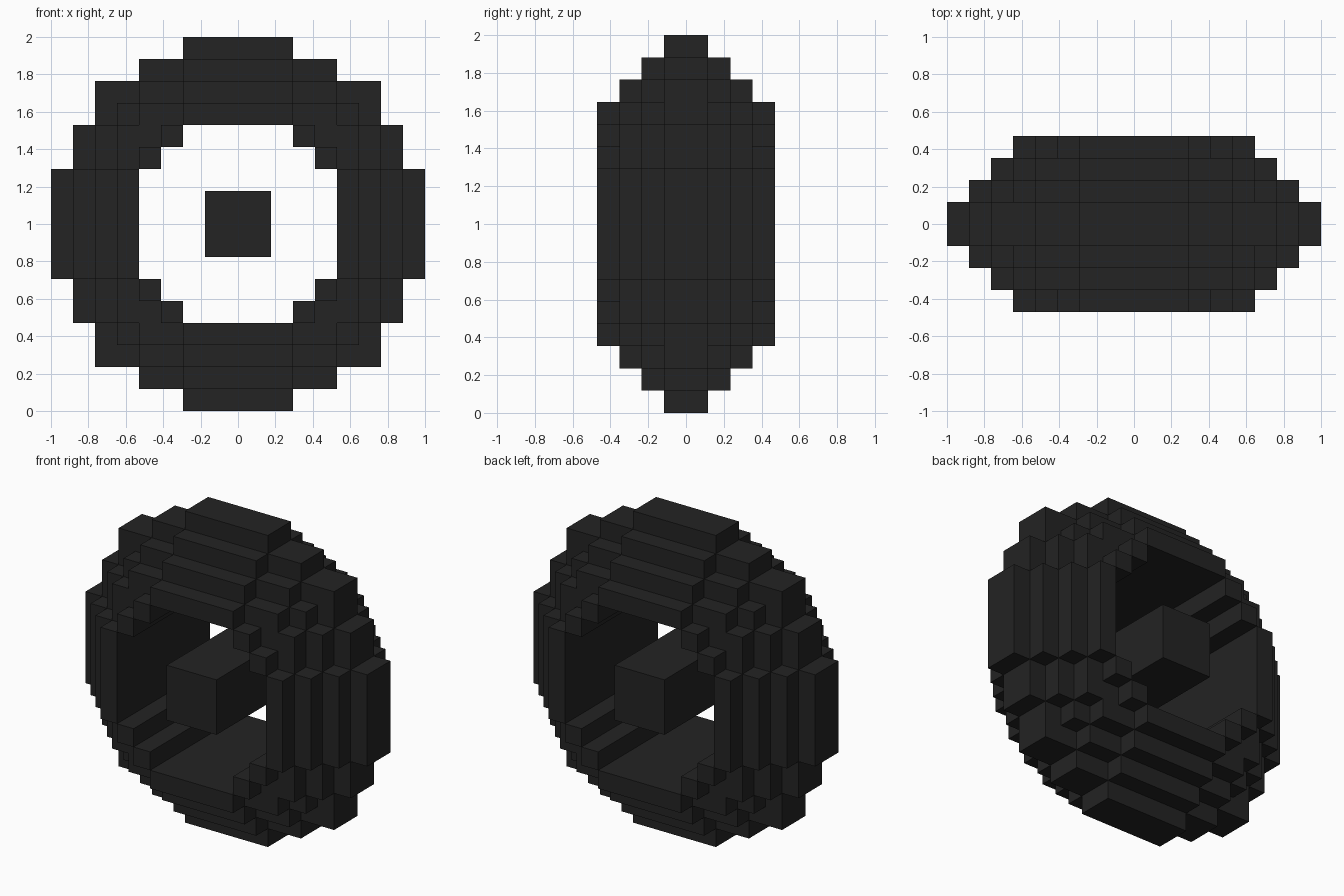
import bpy, bmesh
from mathutils import Vector

cube = bpy.data.objects.get("Cube")
if cube:
    bpy.data.objects.remove(cube, do_unlink=True)

U = 2 / 17  # size of one block

# Half-widths (in blocks) of each row, counted outward from the middle row
LAYERS = [
    [8, 8, 8, 7, 7, 6, 6, 4, 2],   # middle of the tread
    [7, 7, 7, 6, 6, 5, 4, 2],
    [6, 6, 6, 5, 5, 4, 2],
    [5, 5, 5, 4, 3, 2],            # outermost sidewall
]
HOLE = [4, 4, 4, 3, 2]

# Single dark rubber colour
rubber = bpy.data.materials.new("dark rubber")
rubber.use_nodes = True
color = (0.017, 0.017, 0.017, 1)
rubber.diffuse_color = color
rubber.node_tree.nodes["Principled BSDF"].inputs["Base Color"].default_value = color


def inside(rows, x, z):
    return abs(z) < len(rows) and abs(x) <= rows[abs(z)]


def block_shell(name, cells):
    """Make the outer skin of a set of blocks, merging flat areas."""
    bm = bmesh.new()
    for cell in cells:
        c = Vector(cell)
        for axis in range(3):
            for sign in (-1, 1):
                n = Vector((0, 0, 0))
                n[axis] = sign
                if tuple(int(v) for v in c + n) in cells:
                    continue
                a = Vector((0, 0, 0))
                a[(axis + 1) % 3] = 0.5
                b = n.cross(a)
                mid = c + n * 0.5 + Vector((0, 0.5, 8.5))
                bm.faces.new([bm.verts.new((mid + d) * U)
                              for d in (-a - b, a - b, a + b, b - a)])
    bmesh.ops.remove_doubles(bm, verts=bm.verts[:], dist=U * 0.01)
    bmesh.ops.dissolve_limit(bm, angle_limit=0.01,
                             verts=bm.verts[:], edges=bm.edges[:])
    mesh = bpy.data.meshes.new(name)
    bm.to_mesh(mesh)
    bm.free()
    mesh.materials.append(rubber)
    obj = bpy.data.objects.new(name, mesh)
    bpy.context.collection.objects.link(obj)
    return obj


# Stepped tyre ring, the same on both sides of the middle
tyre = set()
for y in range(-4, 4):
    rows = LAYERS[y if y >= 0 else -1 - y]
    for x in range(-8, 9):
        for z in range(-8, 9):
            if inside(rows, x, z) and not inside(HOLE, x, z):
                tyre.add((x, y, z))
block_shell("tyre", tyre)

# Square axle through the centre, full depth of the tyre
axle = {(x, y, z) for x in (-1, 0, 1) for y in range(-4, 4) for z in (-1, 0, 1)}
block_shell("axle", axle)
